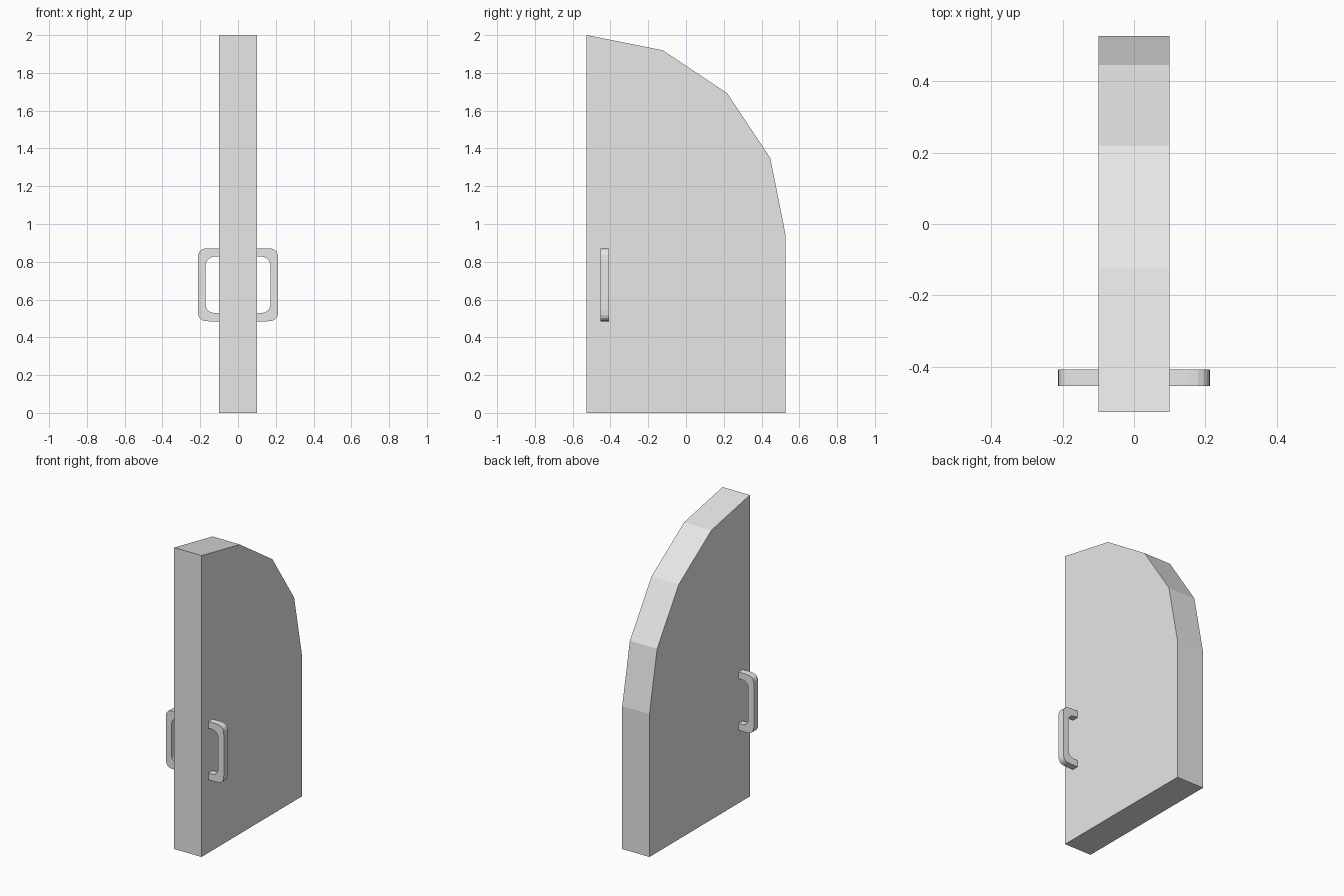
import bpy
import bmesh
from math import sin, cos, radians

cube = bpy.data.objects.get("Cube")
if cube:
    bpy.data.objects.remove(cube, do_unlink=True)

# Single light grey finish
grey = bpy.data.materials.new("light_grey")
grey.use_nodes = True
colour = (0.8, 0.8, 0.8, 1.0)
grey.diffuse_color = colour
grey.node_tree.nodes["Principled BSDF"].inputs["Base Color"].default_value = colour


def extrude_profile(name, points, direction):
    """Fill a closed outline and extrude it along a direction."""
    bm = bmesh.new()
    face = bm.faces.new([bm.verts.new(p) for p in points])
    result = bmesh.ops.extrude_face_region(bm, geom=[face], use_keep_orig=True)
    moved = [v for v in result["geom"] if isinstance(v, bmesh.types.BMVert)]
    bmesh.ops.translate(bm, verts=moved, vec=direction)
    bmesh.ops.recalc_face_normals(bm, faces=bm.faces)
    mesh = bpy.data.meshes.new(name)
    bm.to_mesh(mesh)
    bm.free()
    mesh.materials.append(grey)
    obj = bpy.data.objects.new(name, mesh)
    bpy.context.collection.objects.link(obj)
    return obj


def corner(cx, cz, radius, steps, power=1.0):
    """Quarter curve from straight up to +x; power below 1 makes it squarer."""
    angles = [radians(90 * i / steps) for i in range(steps + 1)]
    return [(cx + radius * abs(sin(a)) ** power,
             cz + radius * abs(cos(a)) ** power) for a in angles]


# Door leaf: straight front edge, four-sided quarter arch falling to the back
half_depth, half_thick, spring = 0.526, 0.1, 0.948
arch = corner(-half_depth, spring, 2 * half_depth, 4)
outline = [(-half_depth, 0)] + arch + [(half_depth, 0)]
extrude_profile("door_leaf", [(-half_thick, y, z) for y, z in outline],
                (2 * half_thick, 0, 0))

# Pull handles: rounded C-shaped bars, one on each side
mid_z, front_y, bar_width = 0.678, -0.453, 0.045


def half_bracket(reach, half_height, radius, power):
    """Upper half of a bracket edge, from the door outwards, about z = 0."""
    return [(half_thick - 0.005, half_height)] + corner(
        reach - radius, half_height - radius, radius, 5, power)


def full_bracket(*shape):
    upper = half_bracket(*shape)
    return upper + [(x, -z) for x, z in reversed(upper)]


bar = full_bracket(0.213, 0.193, 0.06, 0.7) + full_bracket(0.171, 0.149, 0.045, 1.0)[::-1]
for side, name in ((1, "left_handle"), (-1, "right_handle")):
    extrude_profile(name, [(side * x, front_y, mid_z + z) for x, z in bar],
                    (0, bar_width, 0))
